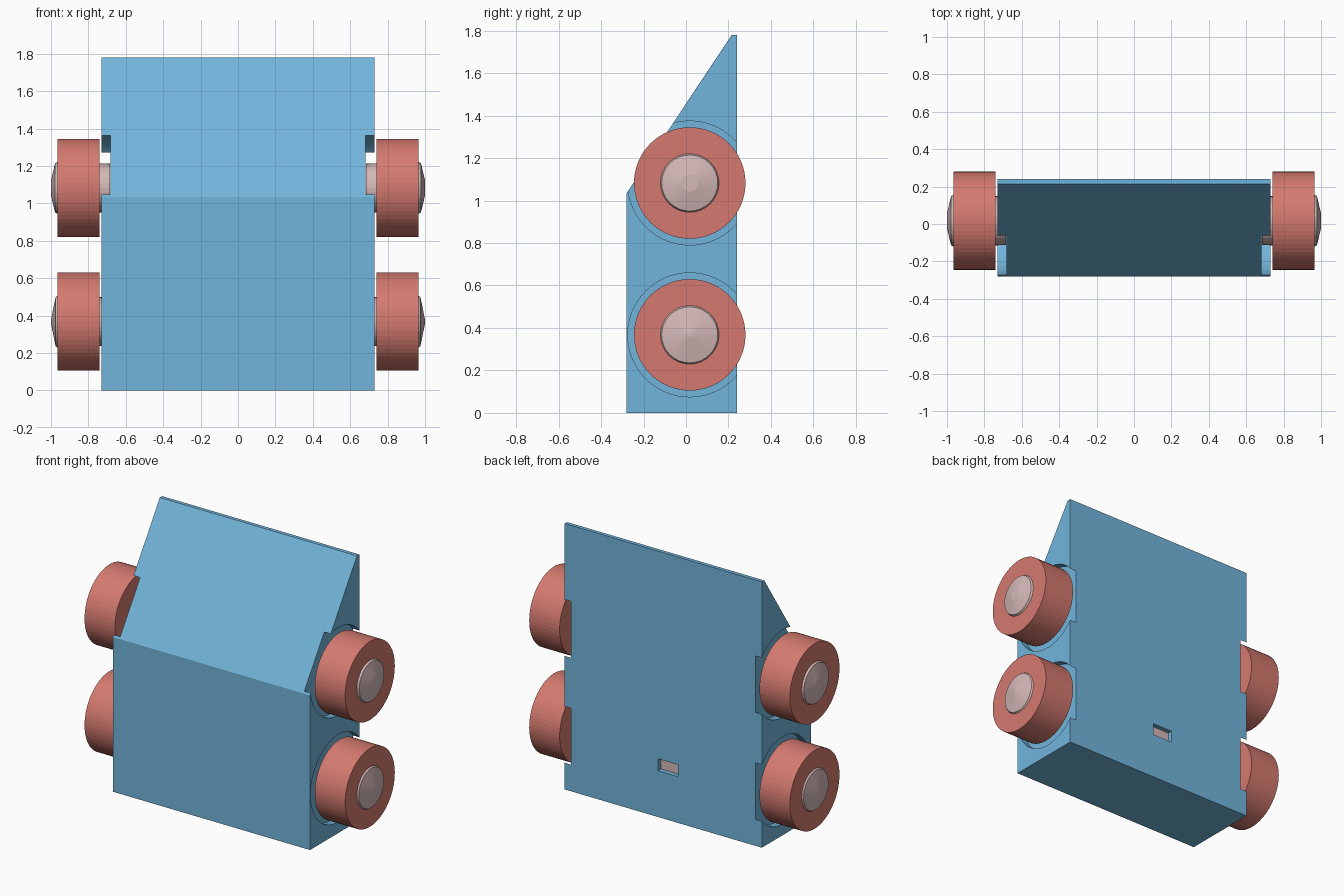
import bpy, math

default = bpy.data.objects.get("Cube")
if default:
    bpy.data.objects.remove(default)


def material(name, rgb):
    mat = bpy.data.materials.new(name)
    mat.use_nodes = True
    colour = (*rgb, 1.0)
    mat.diffuse_color = colour
    mat.node_tree.nodes["Principled BSDF"].inputs["Base Color"].default_value = colour
    return mat


BLUE = material("sky_blue", (0.17, 0.46, 0.71))
RED = material("brick_red", (0.66, 0.195, 0.16))
PINK = material("pale_pink", (0.66, 0.48, 0.48))


def mesh_object(name, verts, faces, mat):
    mesh = bpy.data.meshes.new(name)
    mesh.from_pydata(verts, [], faces)
    mesh.materials.append(mat)
    obj = bpy.data.objects.new(name, mesh)
    bpy.context.collection.objects.link(obj)
    return obj


def lathe(name, profile, centre, side, mat, sides=64):
    """Closed turned shape along x; profile lists (x, radius) outwards."""
    verts, faces = [], []
    for x, r in profile:
        for i in range(sides):
            a = 2 * math.pi * i / sides
            verts.append((side * x, centre[0] + r * math.cos(a), centre[1] + r * math.sin(a)))
    for k in range(len(profile) - 1):
        for i in range(sides):
            j = (i + 1) % sides
            a, b = k * sides, (k + 1) * sides
            faces.append((a + i, a + j, b + j, b + i))
    last = (len(profile) - 1) * sides
    faces += [tuple(reversed(range(sides))), tuple(range(last, last + sides))]
    if side > 0:
        faces = [f[::-1] for f in faces]
    faces = [f[::-1] for f in faces]
    return mesh_object(name, verts, faces, mat)


def box(name, low, high, mat):
    bpy.ops.mesh.primitive_cube_add(size=1)
    obj = bpy.context.object
    obj.name = name
    obj.location = [(a + b) / 2 for a, b in zip(low, high)]
    obj.scale = [b - a for a, b in zip(low, high)]
    obj.data.materials.append(mat)
    return obj


def cut(target, cutter):
    mod = target.modifiers.new("cut", "BOOLEAN")
    mod.operation = "DIFFERENCE"
    mod.solver = "EXACT"
    mod.object = cutter
    bpy.context.view_layer.objects.active = target
    bpy.ops.object.modifier_apply(modifier=mod.name)
    bpy.data.objects.remove(cutter)


# Body: side profile with a sloping front, extruded across the width
outline = [(-0.28, 0), (0.24, 0), (0.24, 1.78), (0.215, 1.78), (-0.28, 1.035)]
n = len(outline)
verts = [(x, y, z) for x in (-0.73, 0.73) for y, z in outline]
faces = [tuple(reversed(range(n))), tuple(range(n, 2 * n))]
faces += [(i, (i + 1) % n, n + (i + 1) % n, n + i) for i in range(n)]
body = mesh_object("body", verts, faces, BLUE)

# Wheels, hubs and the shallow round wells behind them
rows = {
    "lower": ((0.0175, 0.3675), [(0.685, 0.13), (0.965, 0.138), (0.975, 0.132), (1.0, 0.01)]),
    "upper": ((0.0175, 1.0825), [(0.685, 0.13), (0.965, 0.138), (0.978, 0.132), (1.0, 0.04)]),
}
for side, label in ((1, "left"), (-1, "right")):
    for row, (centre, hub_profile) in rows.items():
        cut(body, lathe("well_cutter", [(0.682, 0.292), (0.80, 0.292)], centre, side, BLUE))
        lathe(f"{row}_{label}_wheel", [(0.74, 0.2625), (0.965, 0.2625)], centre, side, RED)
        lathe(f"{row}_{label}_hub", hub_profile, centre, side, PINK, 32)

# Small slot in the back with a pale insert
cut(body, box("slot_cutter", (-0.11, 0.205, 0.31), (0.04, 0.30, 0.39), BLUE))
box("slot_insert", (-0.11, 0.20, 0.31), (0.04, 0.209, 0.39), PINK)
